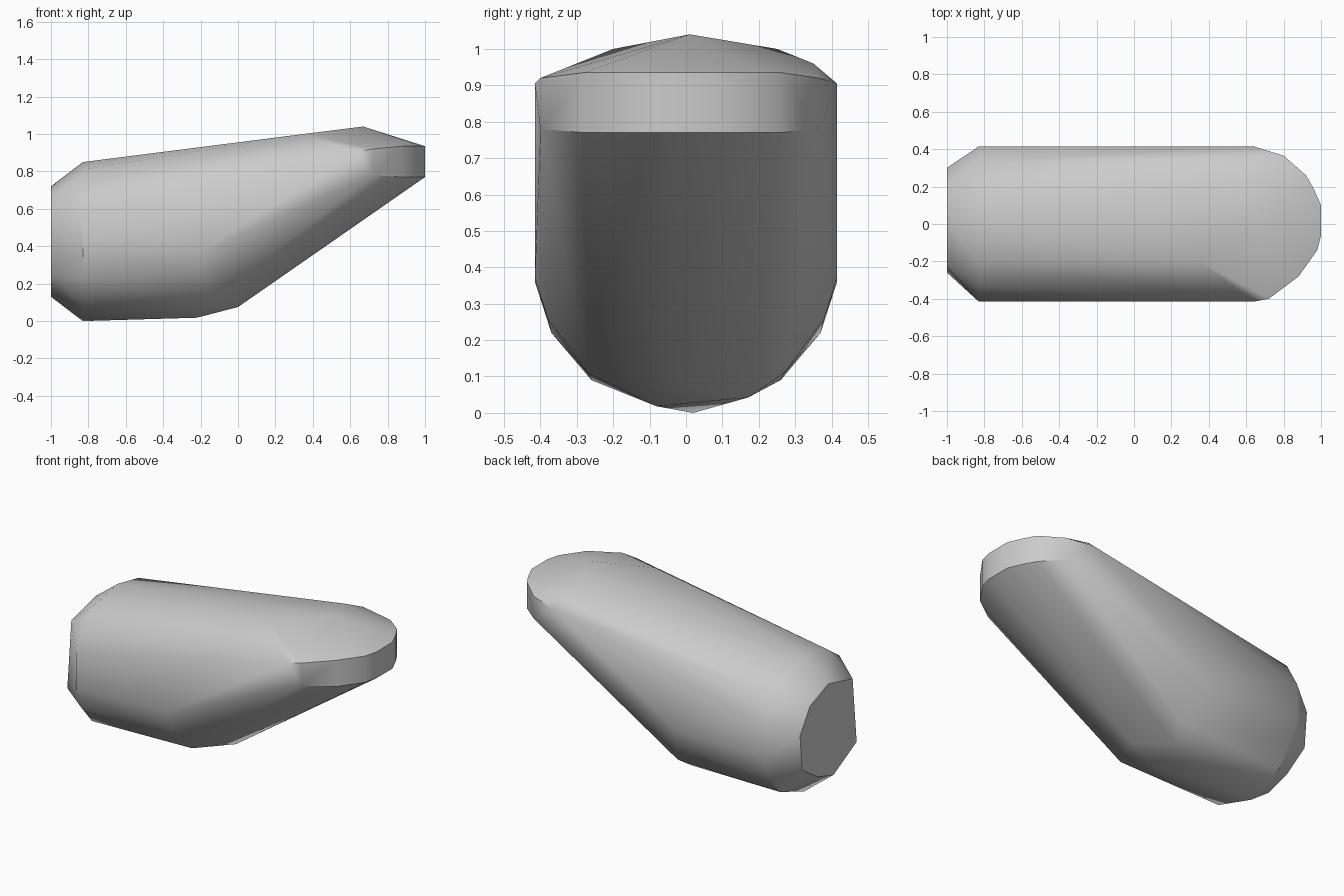
import bpy
import bmesh
import math

# Remove the default cube only
default_cube = bpy.data.objects.get("Cube")
if default_cube:
    bpy.data.objects.remove(default_cube, do_unlink=True)


def make_material(name, colour):
    material = bpy.data.materials.new(name)
    material.use_nodes = True
    material.diffuse_color = colour
    material.node_tree.nodes["Principled BSDF"].inputs["Base Color"].default_value = colour
    return material


def mirrored(points):
    """Repeat the given points on both sides of the long axis."""
    return [(x, side * y, z) for x, y, z in points for side in (-1, 1)]


def section(x, outline):
    """Place a flat (y, z) outline at a station along the long axis."""
    return [(x, y, z) for y, z in outline]


def wall(plan, low, high):
    """Raise a plan outline into an upright band."""
    return [(x, y, z) for x, y in plan for z in (low, high)]


def build_shell(name, points, material):
    """Skin a set of sections with a single taut convex surface."""
    mesh = bpy.data.meshes.new(name)
    bm = bmesh.new()
    for point in points:
        bm.verts.new(point)
    hull = bmesh.ops.convex_hull(bm, input=bm.verts)
    spare = {v for v in hull["geom_interior"] + hull["geom_unused"]
             if isinstance(v, bmesh.types.BMVert) and not v.link_faces}
    bmesh.ops.delete(bm, geom=list(spare), context="VERTS")
    bmesh.ops.recalc_face_normals(bm, faces=bm.faces)
    bm.to_mesh(mesh)
    bm.free()
    mesh.materials.append(material)
    shell = bpy.data.objects.new(name, mesh)
    bpy.context.collection.objects.link(shell)
    return shell


grey = make_material("plain grey", (0.6, 0.6, 0.6, 1))

# Small flat end cap
end_cap = section(-1, [(0.02, 0.72), (-0.22, 0.66), (-0.26, 0.25), (-0.03, 0.13),
                       (0.13, 0.18), (0.28, 0.28), (0.3, 0.5), (0.2, 0.65)])

# Full body section just inside the end cap
body_ring = mirrored(section(-0.83, [(0.2, 0.81), (0.33, 0.72), (0.415, 0.57),
                                     (0.415, 0.36), (0.37, 0.22), (0.26, 0.09)]))
body_ring += section(-0.83, [(0, 0.85), (0.02, 0)])

# Rounded belly where the underside starts to rise
belly = mirrored([(-0.13, 0.27, 0.11), (-0.2, 0.38, 0.26), (-0.2, 0.415, 0.37)])
belly += [(-0.22, -0.08, 0.018), (0, -0.02, 0.075), (-0.15, 0.17, 0.042)]

# Upright rounded nose band
nose = wall([(0.88, -0.28), (0.98, -0.14), (1, -0.06), (1, 0.1),
             (0.96, 0.19), (0.92, 0.26)], 0.77, 0.935)
nose += wall([(0.72, -0.4), (0.8, 0.365)], 0.78, 0.92)
nose += mirrored([(0.64, 0.415, 0.905)])

# Crown above the nose
crown = [(0.67, 0.01, 1.04), (0.35, -0.2, 1), (0.55, 0.25, 1), (0.62, 0.35, 0.96)]

shell = build_shell("body_shell", end_cap + body_ring + belly + nose + crown, grey)

# Smooth sides with crisp rims
bpy.ops.object.select_all(action="DESELECT")
shell.select_set(True)
bpy.context.view_layer.objects.active = shell
bpy.ops.object.shade_smooth_by_angle(angle=math.radians(32))
